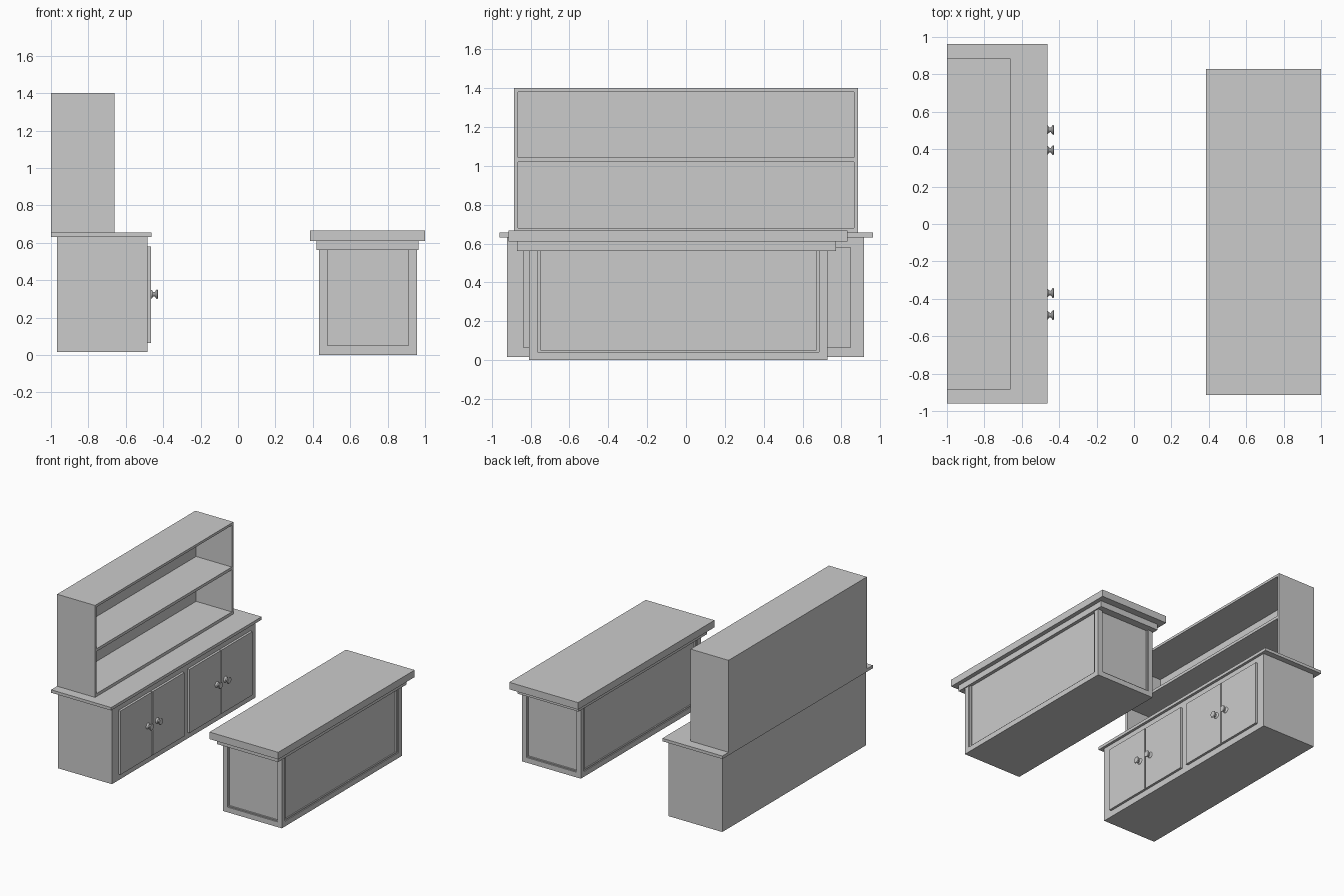
import bpy, bmesh, math
from mathutils import Vector

if "Cube" in bpy.data.objects:
    bpy.data.objects.remove(bpy.data.objects["Cube"])


def finish(bm, name):
    bmesh.ops.recalc_face_normals(bm, faces=bm.faces)
    me = bpy.data.meshes.new(name)
    bm.to_mesh(me)
    bm.free()
    ob = bpy.data.objects.new(name, me)
    bpy.context.collection.objects.link(ob)
    return ob


def add_box(bm, x0, x1, y0, y1, z0, z1):
    vs = bmesh.ops.create_cube(bm, size=1)["verts"]
    for v in vs:
        v.co = Vector(((x0 + x1) / 2 + v.co.x * (x1 - x0),
                       (y0 + y1) / 2 + v.co.y * (y1 - y0),
                       (z0 + z1) / 2 + v.co.z * (z1 - z0)))


def box(name, *dims):
    bm = bmesh.new()
    add_box(bm, *dims)
    return finish(bm, name)


# Sideboard: carcass and worktop
box("cabinet_body", -0.967, -0.484, -0.92, 0.917, 0.015, 0.632)
box("cabinet_worktop", -1.0, -0.463, -0.96, 0.963, 0.632, 0.656)

# Two pairs of doors, each door with a lathed knob beside the seam
KNOB = [(0, 0.024), (0.005, 0.022), (0.011, 0.013), (0.02, 0.012),
        (0.027, 0.022), (0.032, 0.027), (0.037, 0.023), (0.038, 0)]


def knob(name, x, y, z):
    bm = bmesh.new()
    vs = [bm.verts.new((x + a, y + r, z)) for a, r in KNOB]
    es = [bm.edges.new(p) for p in zip(vs, vs[1:])]
    bmesh.ops.spin(bm, geom=vs + es, cent=(x, y, z), axis=(1, 0, 0),
                   angle=math.tau, steps=20, use_duplicate=False)
    bmesh.ops.remove_doubles(bm, verts=bm.verts, dist=1e-5)
    ob = finish(bm, name)
    bpy.ops.object.select_all(action='DESELECT')
    ob.select_set(True)
    bpy.context.view_layer.objects.active = ob
    bpy.ops.object.shade_smooth_by_angle(angle=math.radians(40))


for pair, (y0, seam, y1, off) in {"left": (-0.838, -0.428, -0.02, 0.059),
                                  "right": (0.045, 0.449, 0.848, 0.054)}.items():
    box(f"{pair}_door_a", -0.484, -0.465, y0, seam - 0.004, 0.065, 0.58)
    box(f"{pair}_door_b", -0.484, -0.465, seam + 0.004, y1, 0.065, 0.58)
    for s, tag in ((-1, "a"), (1, "b")):
        knob(f"{pair}_knob_{tag}", -0.465, seam + s * off, 0.325)

# Open shelf unit: back, sides and three boards
hx0, hx1, hy0, hy1 = -1.0, -0.66, -0.884, 0.884
box("shelf_back", hx0, hx0 + 0.02, hy0, hy1, 0.656, 1.40)
for name, y in (("shelf_side_left", hy0), ("shelf_side_right", hy1 - 0.02)):
    box(name, hx0 + 0.02, hx1, y, y + 0.02, 0.656, 1.40)
for name, z0, z1 in (("shelf_bottom", 0.656, 0.68), ("shelf_middle", 1.02, 1.043),
                     ("shelf_top", 1.38, 1.40)):
    box(name, hx0 + 0.02, hx1, hy0 + 0.02, hy1 - 0.02, z0, z1)

# Island: core with corner posts and bottom rails leaving recessed panels
ix0, ix1, iy0, iy1, top = 0.432, 0.957, -0.807, 0.728, 0.562
d, post, rail = 0.018, 0.04, 0.042
box("island_core", ix0 + d, ix1 - d, iy0 + d, iy1 - d, 0.003, top)
bm = bmesh.new()
for x in (ix0, ix1 - post):
    for y in (iy0, iy1 - post - 0.004):
        add_box(bm, x, x + post, y, y + post + 0.004, 0, top)
finish(bm, "island_corner_posts")
bm = bmesh.new()
add_box(bm, ix0, ix1, iy0, iy1, 0, rail)
finish(bm, "island_bottom_rail")


# Slim moulding inside each panel
def moulding(name, along_x, face, s, a0, a1):
    bm = bmesh.new()
    lo, hi = sorted((face - s * d, face - s * 0.008))
    t = 0.016 if not along_x else 0.006
    for p, q, z0, z1 in ((a0, a0 + t, rail, top), (a1 - t, a1, rail, top),
                         (a0 + t, a1 - t, rail, rail + 0.008)):
        if along_x:
            add_box(bm, p, q, lo, hi, z0, z1)
        else:
            add_box(bm, lo, hi, p, q, z0, z1)
    finish(bm, name)


moulding("moulding_front", True, iy0, -1, ix0 + post, ix1 - post)
moulding("moulding_back", True, iy1, 1, ix0 + post, ix1 - post)
moulding("moulding_left", False, ix0, -1, iy0 + post + 0.004, iy1 - post - 0.004)
moulding("moulding_right", False, ix1, 1, iy0 + post + 0.004, iy1 - post - 0.004)

# Island trim and slab
box("island_trim", 0.421, 0.966, -0.869, 0.772, top, 0.61)
box("island_worktop", 0.385, 1.0, -0.914, 0.83, 0.61, 0.667)
